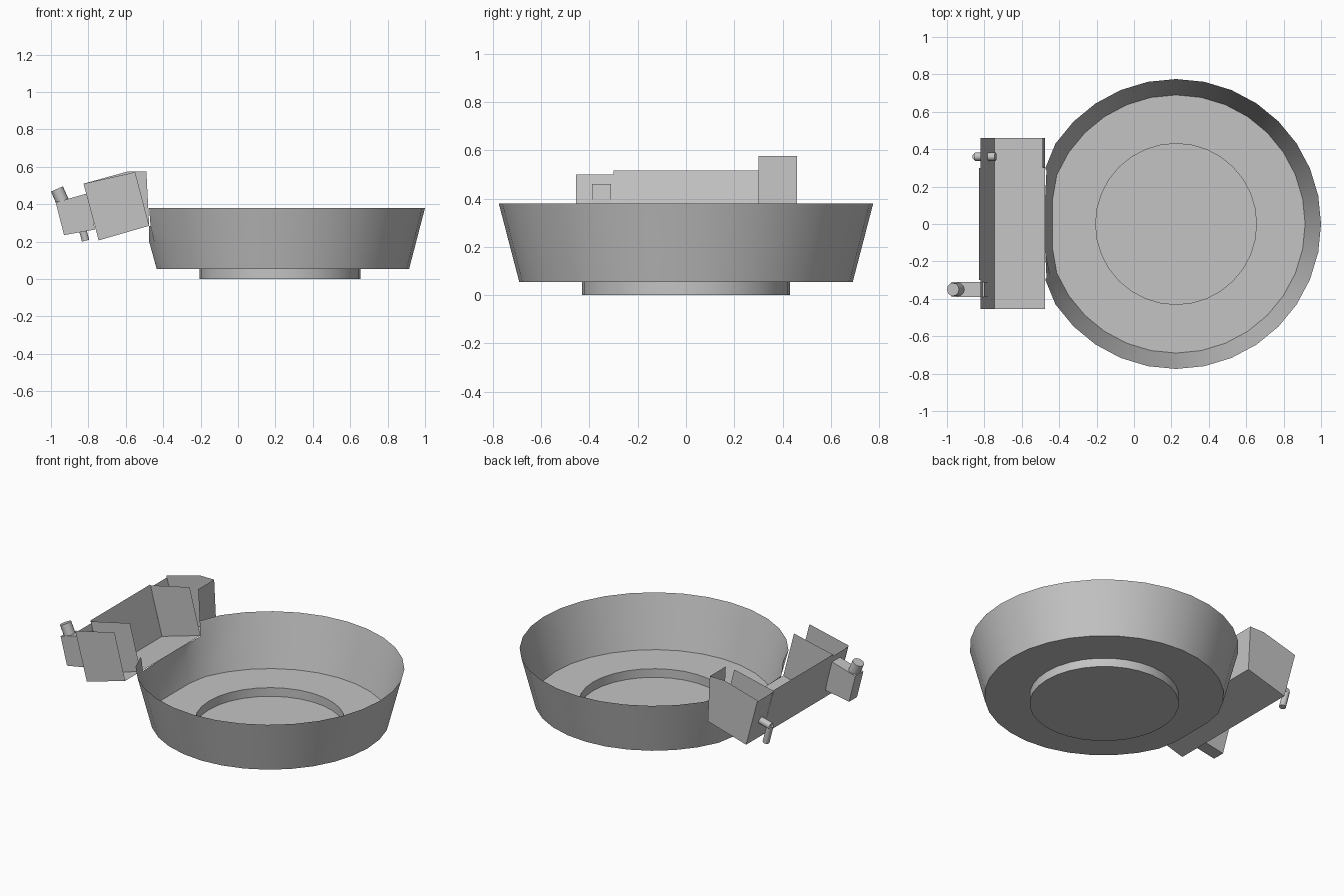
import bpy, bmesh, math
from mathutils import Vector

if "Cube" in bpy.data.objects:
    bpy.data.objects.remove(bpy.data.objects["Cube"])

grey = bpy.data.materials.new("plain grey")
grey.diffuse_color = (0.55, 0.55, 0.55, 1)
grey.use_nodes = True
grey.node_tree.nodes["Principled BSDF"].inputs["Base Color"].default_value = grey.diffuse_color


def finish(name, bm, smooth=None):
    me = bpy.data.meshes.new(name)
    bmesh.ops.recalc_face_normals(bm, faces=bm.faces)
    bm.to_mesh(me)
    bm.free()
    me.materials.append(grey)
    ob = bpy.data.objects.new(name, me)
    bpy.context.collection.objects.link(ob)
    if smooth:
        bpy.ops.object.select_all(action='DESELECT')
        ob.select_set(True)
        bpy.context.view_layer.objects.active = ob
        bpy.ops.object.shade_smooth_by_angle(angle=math.radians(smooth))
    return ob


def panel(bm, pts):
    bm.faces.new([bm.verts.new(p) for p in pts])


def rod(name, a, b, r):
    a, b = Vector(a), Vector(b)
    bm = bmesh.new()
    q = (b - a).to_track_quat('Z', 'Y').to_matrix().to_4x4()
    q.translation = (a + b) / 2
    bmesh.ops.create_cone(bm, cap_ends=True, segments=12, radius1=r, radius2=r,
                          depth=(b - a).length, matrix=q)
    finish(name, bm, 40)


# Bowl: single-sheet revolved pan, flattened on the left, with a stepped foot
SEG, CX = 32, 0.225
profile = [(0.775, 0.38, -0.475), (0.75, 0.285, -0.475), (0.728, 0.2, -0.475),
           (0.69, 0.055, -0.435), (0.43, 0.055, -1), (0.43, 0, -1)]
bm = bmesh.new()
rings = []
for r, z, lim in profile:
    ring = []
    for i in range(SEG):
        a = 2 * math.pi * i / SEG
        ring.append(bm.verts.new((max(CX + r * math.cos(a), lim), r * math.sin(a), z)))
    rings.append(ring)
for k in range(len(rings) - 1):
    for i in range(SEG):
        j = (i + 1) % SEG
        bm.faces.new((rings[k][i], rings[k][j], rings[k + 1][j], rings[k + 1][i]))
bm.faces.new(rings[-1])
# opening in the flattened wall where the channel joins
gap = []
for f in bm.faces:
    c = f.calc_center_median()
    if c.x < -0.44 and abs(c.y) < 0.3 and c.z > 0.29:
        gap.append(f)
bmesh.ops.delete(bm, geom=gap, context='FACES')
finish("bowl", bm, 60)

# Channel: tilted floor and back, thin sheets
BACK_LOW, FLOOR_END = (-0.745, 0.207), (-0.475, 0.285)


def trough(name, y0, y1, top):
    bm = bmesh.new()
    for (xa, za), (xb, zb) in ((BACK_LOW, FLOOR_END), (BACK_LOW, top)):
        panel(bm, [(xa, y0, za), (xb, y0, zb), (xb, y1, zb), (xa, y1, za)])
    bmesh.ops.remove_doubles(bm, verts=bm.verts, dist=0.0005)
    finish(name, bm)


trough("channel", -0.3, 0.3, (-0.828, 0.515))
trough("front_pocket", -0.455, -0.3, (-0.822, 0.5))
trough("rear_pocket", 0.3, 0.46, (-0.822, 0.5))

# Side cheeks of the pockets
for name, y in (("front_outer_cheek", -0.455), ("front_inner_cheek", -0.3),
                ("rear_inner_cheek", 0.3), ("rear_outer_cheek", 0.46)):
    outline = [BACK_LOW, FLOOR_END, (-0.55, 0.572), (-0.826, 0.51)]
    if y == 0.46:
        outline[2:3] = [(-0.49, 0.575), (-0.59, 0.575)]
    bm = bmesh.new()
    panel(bm, [(x, y, z) for x, z in outline])
    finish(name, bm)

# Upright plate closing the rear pocket
bm = bmesh.new()
panel(bm, [(-0.475, 0.3, 0.285), (-0.475, 0.46, 0.285), (-0.49, 0.46, 0.575), (-0.49, 0.3, 0.575)])
finish("rear_end_plate", bm)

# Latch block on the front pocket
bm = bmesh.new()
shape = [(-0.975, 0.41), (-0.93, 0.235), (-0.765, 0.265), (-0.80, 0.46)]
sides = [[bm.verts.new((x, y, z)) for x, z in shape] for y in (-0.39, -0.31)]
for s in sides:
    bm.faces.new(s)
for i in range(4):
    j = (i + 1) % 4
    bm.faces.new((sides[0][i], sides[0][j], sides[1][j], sides[1][i]))
finish("latch", bm)

# Latch and rear pins
rod("latch_pin", (-0.968, -0.35, 0.482), (-0.91, -0.35, 0.35), 0.035)
rod("rear_pin", (-0.85, 0.36, 0.315), (-0.74, 0.36, 0.345), 0.022)
rod("rear_pin_stem", (-0.845, 0.36, 0.32), (-0.815, 0.36, 0.205), 0.02)
